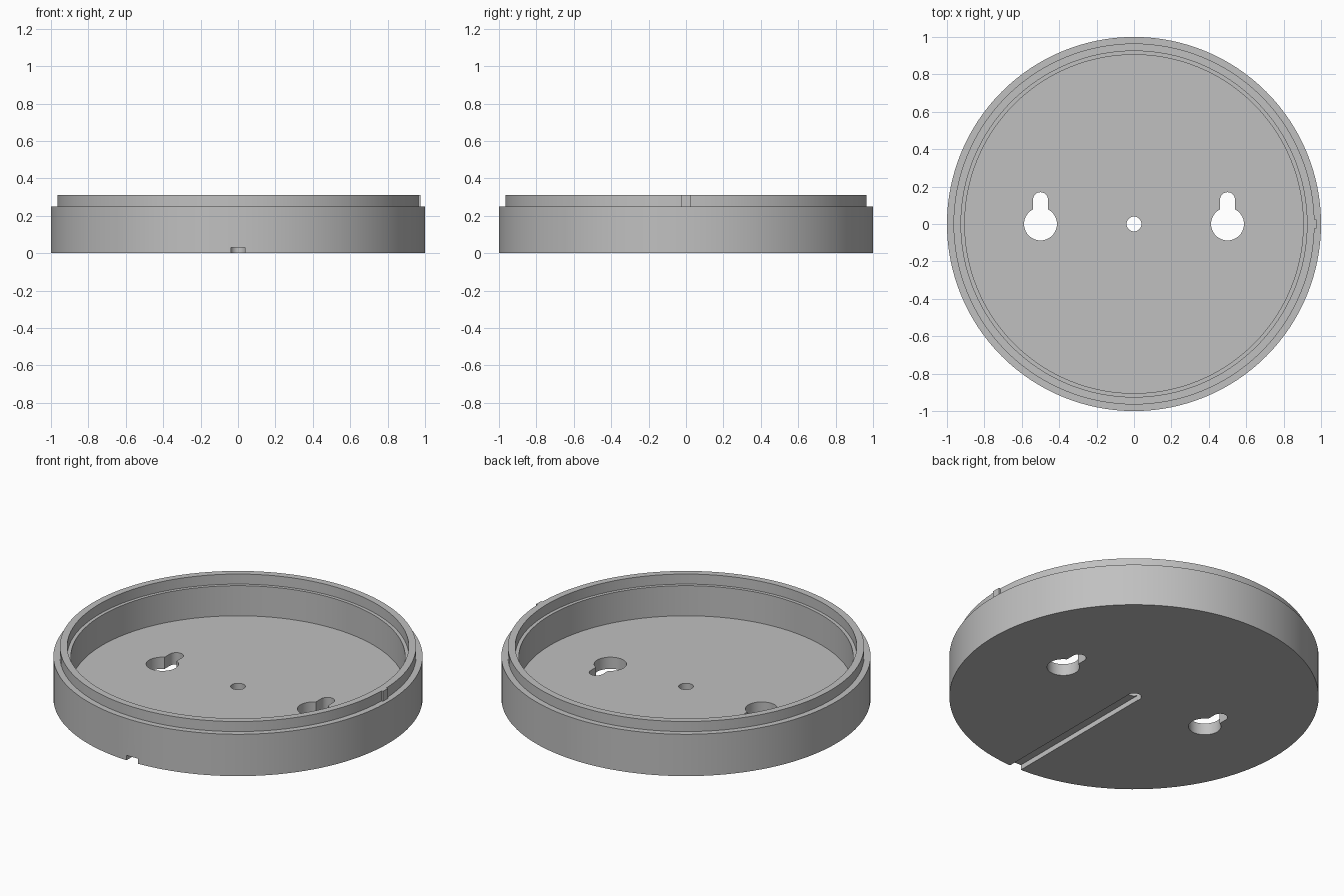
import bpy
import bmesh
from math import acos, cos, pi, sin

cube = bpy.data.objects.get("Cube")
if cube:
    bpy.data.objects.remove(cube, do_unlink=True)

SEGMENTS = 128
FLOOR, LEDGE, TOP = 0.07, 0.25, 0.31

grey = bpy.data.materials.new("plain grey")
grey.use_nodes = True
grey.diffuse_color = (0.53, 0.53, 0.53, 1)
grey.node_tree.nodes["Principled BSDF"].inputs["Base Color"].default_value = grey.diffuse_color


def make_object(name, bm):
    bmesh.ops.recalc_face_normals(bm, faces=bm.faces[:])
    mesh = bpy.data.meshes.new(name)
    bm.to_mesh(mesh)
    bm.free()
    mesh.materials.append(grey)
    obj = bpy.data.objects.new(name, mesh)
    bpy.context.collection.objects.link(obj)
    return obj


def arc(cx, cy, radius, start, end, steps):
    angles = [start + (end - start) * i / steps for i in range(steps + 1)]
    return [(cx + radius * cos(a), cy + radius * sin(a)) for a in angles]


def prism(name, outline, z0, z1):
    bm = bmesh.new()
    face = bm.faces.new([bm.verts.new((x, y, z0)) for x, y in outline])
    extruded = bmesh.ops.extrude_face_region(bm, geom=[face], use_keep_orig=True)
    verts = [v for v in extruded["geom"] if isinstance(v, bmesh.types.BMVert)]
    bmesh.ops.translate(bm, vec=(0, 0, z1 - z0), verts=verts)
    return make_object(name, bm)


def rectangle(x0, x1, y0, y1):
    return [(x0, y0), (x1, y0), (x1, y1), (x0, y1)]


def lathe(name, profile):
    bm = bmesh.new()
    rings = [[bm.verts.new((r * cos(2 * pi * i / SEGMENTS), r * sin(2 * pi * i / SEGMENTS), z))
              for i in range(SEGMENTS)] for r, z in profile]
    for low, high in zip(rings, rings[1:]):
        for i in range(SEGMENTS):
            j = (i + 1) % SEGMENTS
            bm.faces.new((low[i], low[j], high[j], high[i]))
    bm.faces.new(rings[0])
    bm.faces.new(rings[-1])
    return make_object(name, bm)


def keyhole(cx, big=0.088, small=0.04, reach=0.13):
    a = acos(small / big)
    return arc(cx, 0, big, pi - a, 2 * pi + a, 40) + arc(cx, reach, small, 0, pi, 20)


# Round tray with a stepped lip, from the base edge to the inner floor
base = lathe("round_base", [(1, 0), (1, LEDGE), (0.965, LEDGE), (0.965, TOP),
                            (0.925, TOP), (0.925, LEDGE), (0.905, LEDGE), (0.905, FLOOR)])

# Locating tab on the lip, then the holes and the cable groove underneath
operations = [
    ("UNION", prism("lip_tab", rectangle(0.945, 0.975, -0.024, 0.024), LEDGE - 0.02, TOP)),
    ("DIFFERENCE", prism("keyhole_cutter_left", keyhole(0.5), -0.1, 0.15)),
    ("DIFFERENCE", prism("keyhole_cutter_right", keyhole(-0.5), -0.1, 0.15)),
    ("DIFFERENCE", prism("centre_hole_cutter", arc(0, 0, 0.04, 0, 2 * pi, 32)[:-1], -0.1, 0.15)),
    ("DIFFERENCE", prism("groove_cutter", rectangle(-0.038, 0.038, -1.1, 0), -0.1, 0.03)),
]

bpy.ops.object.select_all(action="DESELECT")
bpy.context.view_layer.objects.active = base
base.select_set(True)
for operation, tool in operations:
    modifier = base.modifiers.new(tool.name, "BOOLEAN")
    modifier.operation = operation
    modifier.solver = "EXACT"
    modifier.object = tool
    bpy.ops.object.modifier_apply(modifier=modifier.name)
    bpy.data.objects.remove(tool, do_unlink=True)

bpy.ops.object.shade_smooth_by_angle(angle=pi / 6)
